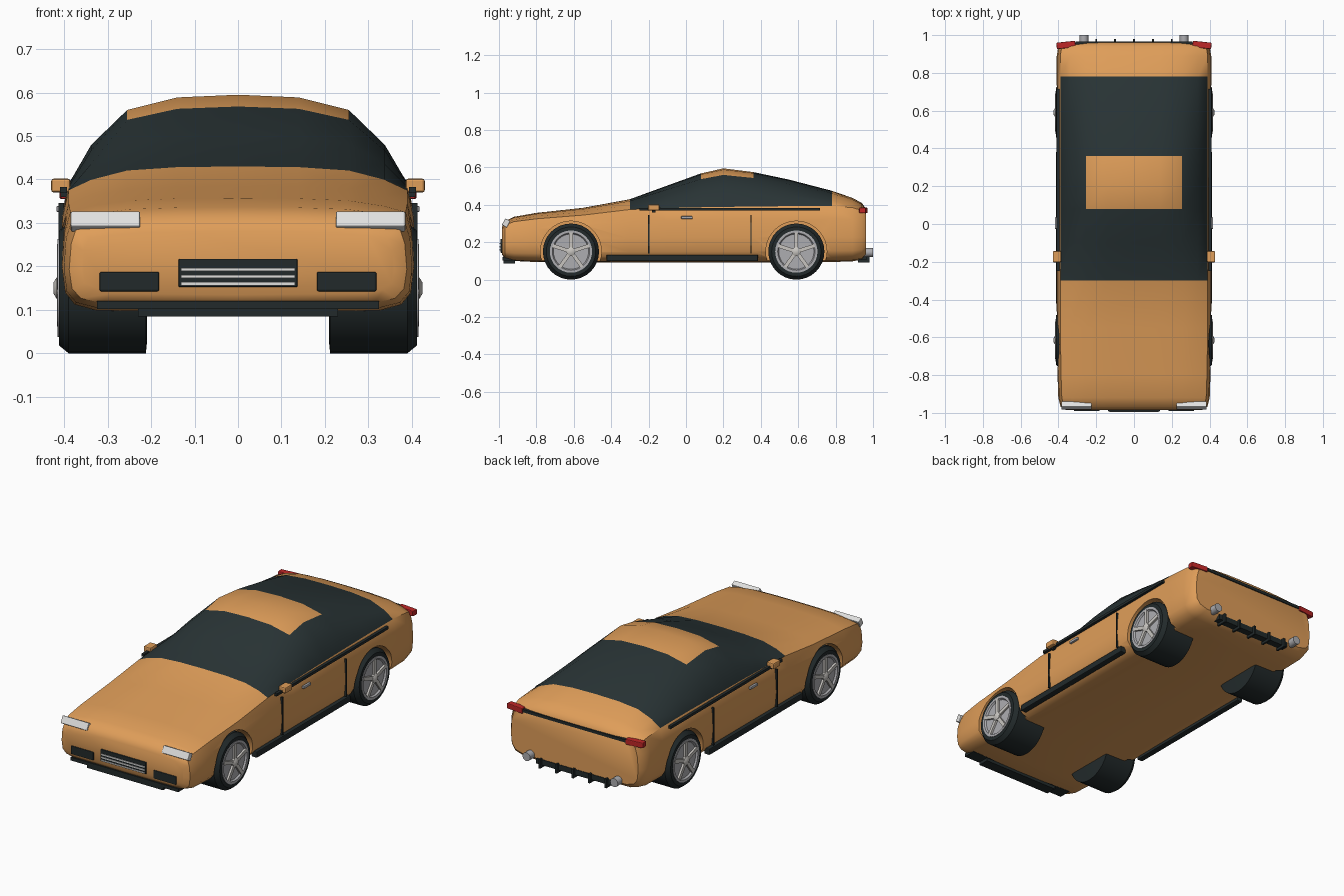
import bpy, bmesh, math
from mathutils import Matrix, Vector

cube = bpy.data.objects.get("Cube")
if cube:
    bpy.data.objects.remove(cube, do_unlink=True)


def material(name, r, g, b):
    m = bpy.data.materials.new(name)
    m.use_nodes = True
    m.diffuse_color = (r, g, b, 1)
    m.node_tree.nodes["Principled BSDF"].inputs["Base Color"].default_value = (r, g, b, 1)
    return m


PAINT = material("orange paint", 0.74, 0.34, 0.10)
GLASS = material("dark glass", 0.022, 0.034, 0.036)
TRIM = material("black trim", 0.016, 0.023, 0.024)
LAMP = material("lamp white", 0.75, 0.75, 0.74)
METAL = material("wheel metal", 0.42, 0.42, 0.44)
SPOKE = material("spoke silver", 0.58, 0.56, 0.53)
RED = material("tail red", 0.52, 0.02, 0.02)


def make(name, bm, mats, smooth=None):
    bmesh.ops.recalc_face_normals(bm, faces=bm.faces)
    me = bpy.data.meshes.new(name)
    bm.to_mesh(me)
    bm.free()
    for m in mats:
        me.materials.append(m)
    ob = bpy.data.objects.new(name, me)
    bpy.context.collection.objects.link(ob)
    if smooth:
        shade(ob, smooth)
    return ob


def activate(ob):
    bpy.ops.object.select_all(action='DESELECT')
    ob.select_set(True)
    bpy.context.view_layer.objects.active = ob


def shade(ob, angle):
    activate(ob)
    bpy.ops.object.shade_smooth_by_angle(angle=math.radians(angle))


def box(name, center, size, mat, tilt=0, yaw=0, bevel=0):
    bm = bmesh.new()
    bmesh.ops.create_cube(bm, size=1, matrix=Matrix.Diagonal((*size, 1)))
    if bevel:
        bmesh.ops.bevel(bm, geom=bm.edges[:], offset=bevel, segments=2, affect='EDGES', profile=0.5)
    turn = Matrix.Rotation(math.radians(yaw), 4, 'Z') @ Matrix.Rotation(math.radians(tilt), 4, 'X')
    bm.transform(Matrix.Translation(center) @ turn)
    return make(name, bm, [mat])


def lathe_x(name, profile, center, side, mat, steps=32):
    """Spin (radius, x) points about the x axis."""
    bm = bmesh.new()
    rings = [[bm.verts.new((side * x, center[0] + r * math.cos(k * math.tau / steps),
                            center[1] + r * math.sin(k * math.tau / steps)))
              for k in range(steps)] for r, x in profile]
    for a, b in zip(rings, rings[1:]):
        for k in range(steps):
            n = (k + 1) % steps
            bm.faces.new((a[k], a[n], b[n], b[k]))
    bm.faces.new(rings[0])
    bm.faces.new(rings[-1])
    return make(name, bm, [mat] if mat else [], 35 if mat else None)


# Body stations: y, width scale, top height, belt height, floor height
STATIONS = [
    (-0.985, 0.88, 0.280, 0.265, 0.135), (-0.968, 0.95, 0.312, 0.292, 0.112),
    (-0.92, 0.98, 0.336, 0.310, 0.100), (-0.80, 0.99, 0.357, 0.325, 0.094),
    (-0.55, 1.0, 0.384, 0.345, 0.092), (-0.30, 1.0, 0.430, 0.375, 0.092),
    (-0.10, 1.0, 0.503, 0.383, 0.092), (0.08, 1.0, 0.568, 0.387, 0.092),
    (0.20, 1.0, 0.595, 0.389, 0.092), (0.36, 1.0, 0.575, 0.391, 0.092),
    (0.55, 1.0, 0.535, 0.393, 0.092), (0.78, 1.0, 0.475, 0.393, 0.094),
    (0.89, 1.0, 0.437, 0.385, 0.098), (0.94, 0.98, 0.410, 0.370, 0.108),
    (0.962, 0.94, 0.380, 0.350, 0.130)]
ROOF = [(0.14, 0.97), (0.255, 0.83), (0.338, 0.44), (0.39, 0.0)]
FLANK = [(0.404, 0.78), (0.409, 0.45), (0.402, 0.2), (0.38, 0.08), (0.33, 0.02)]


def section(w, top, belt, floor):
    half = [(x * w, belt + t * (top - belt)) for x, t in ROOF]
    half += [(x * w, floor + t * (belt - floor)) for x, t in FLANK]
    return [(0, top)] + half + [(0, floor)] + [(-x, z) for x, z in reversed(half)]


bm = bmesh.new()
loops = [[bm.verts.new((x, y, z)) for x, z in section(*p)] for y, *p in STATIONS]
count = len(loops[0])
for i, (a, b) in enumerate(zip(loops, loops[1:])):
    mid = (STATIONS[i][0] + STATIONS[i + 1][0]) / 2
    for k in range(count):
        n = (k + 1) % count
        f = bm.faces.new((a[k], a[n], b[n], b[k]))
        strip = min(k, count - 1 - k)      # strips counted outward from the roof centre
        roof_panel = 0.08 < mid < 0.36 and strip < 2
        f.material_index = int(-0.30 < mid < 0.78 and strip < 4 and not roof_panel)
bm.faces.new(loops[0])
bm.faces.new(loops[-1])
body = make("body", bm, [PAINT, GLASS])

# Wheel arches cut into the flanks
WHEELS = [("front", -0.615), ("rear", 0.59)]
SIDES = [("left", 1), ("right", -1)]
for end, y in WHEELS:
    for side, s in SIDES:
        cutter = lathe_x("arch_cutter", [(0.163, 0.34), (0.163, 0.5)], (y, 0.15), s, None, 40)
        mod = body.modifiers.new("arch", 'BOOLEAN')
        mod.operation, mod.solver, mod.object = 'DIFFERENCE', 'EXACT', cutter
        activate(body)
        bpy.ops.object.modifier_apply(modifier=mod.name)
        bpy.data.objects.remove(cutter, do_unlink=True)
shade(body, 40)

# Wheels
for end, y in WHEELS:
    for side, s in SIDES:
        tag = f"{end}_{side}"
        c = (y, 0.15)
        lathe_x("tyre_" + tag, [(0.13, 0.21), (0.15, 0.212), (0.15, 0.39), (0.132, 0.412),
                                (0.112, 0.412), (0.108, 0.402)], c, s, TRIM)
        lathe_x("rim_" + tag, [(0.113, 0.39), (0.113, 0.415), (0.1, 0.415), (0.094, 0.406)],
                c, s, METAL)
        lathe_x("hub_" + tag, [(0.024, 0.39), (0.024, 0.418), (0.012, 0.425)], c, s, SPOKE, 16)
        bm = bmesh.new()
        for k in range(5):
            arm = bmesh.ops.create_cube(bm, size=1, matrix=Matrix.Diagonal((0.016, 0.02, 0.088, 1)))
            spin = Matrix.Rotation(k * math.tau / 5, 4, 'X')
            bmesh.ops.transform(bm, verts=arm["verts"],
                                matrix=spin @ Matrix.Translation((0, 0, 0.058)))
        bm.transform(Matrix.Translation((s * 0.409, y, 0.15)))
        make("spokes_" + tag, bm, [SPOKE])

# Parts on both sides
for side, s in SIDES:
    box("headlight_" + side, (s * 0.305, -0.962, 0.303), (0.16, 0.03, 0.04), LAMP, tilt=-28, bevel=0.004)
    box("fog_intake_" + side, (s * 0.25, -0.976, 0.165), (0.137, 0.03, 0.045), TRIM, bevel=0.004)
    box("tail_light_" + side, (s * 0.36, 0.948, 0.37), (0.1, 0.034, 0.03), RED, yaw=-s * 6, bevel=0.004)
    box("side_skirt_" + side, (s * 0.395, -0.02, 0.116), (0.034, 0.81, 0.034), TRIM, bevel=0.005)
    box("belt_trim_" + side, (s * 0.402, 0.233, 0.376), (0.016, 0.965, 0.014), TRIM)
    box("front_door_seam_" + side, (s * 0.407, -0.2, 0.243), (0.012, 0.008, 0.205), TRIM)
    box("rear_door_seam_" + side, (s * 0.407, 0.348, 0.243), (0.012, 0.006, 0.205), TRIM)
    box("door_handle_" + side, (s * 0.411, 0.005, 0.332), (0.014, 0.062, 0.014), METAL, bevel=0.003)
    box("mirror_" + side, (s * 0.408, -0.173, 0.386), (0.044, 0.06, 0.032), PAINT, bevel=0.006)
    box("mirror_stalk_" + side, (s * 0.4, -0.173, 0.367), (0.016, 0.02, 0.014), TRIM)
    bm = bmesh.new()
    bmesh.ops.create_cone(bm, cap_ends=True, segments=20, radius1=0.023, radius2=0.023, depth=0.08,
                          matrix=Matrix.Translation((s * 0.265, 0.96, 0.145))
                          @ Matrix.Rotation(math.pi / 2, 4, 'X'))
    make("exhaust_" + side, bm, [METAL], 35)

# Front centre: grille with bars, splitter
box("grille", (0, -0.978, 0.185), (0.274, 0.028, 0.065), TRIM, bevel=0.003)
for k in range(3):
    box(f"grille_bar_{k + 1}", (0, -0.992, 0.16 + k * 0.0165), (0.262, 0.008, 0.007), LAMP)
box("splitter", (0, -0.945, 0.111), (0.65, 0.07, 0.018), TRIM)
box("splitter_lip", (0, -0.945, 0.094), (0.46, 0.06, 0.018), TRIM)

# Rear centre: light bar, diffuser with fins
box("rear_light_bar", (0, 0.957, 0.372), (0.62, 0.02, 0.016), TRIM)
box("diffuser", (0, 0.945, 0.12), (0.46, 0.04, 0.03), TRIM)
for k in range(5):
    box(f"diffuser_fin_{k + 1}", ((k - 2) * 0.1, 0.95, 0.116), (0.01, 0.06, 0.05), TRIM)
